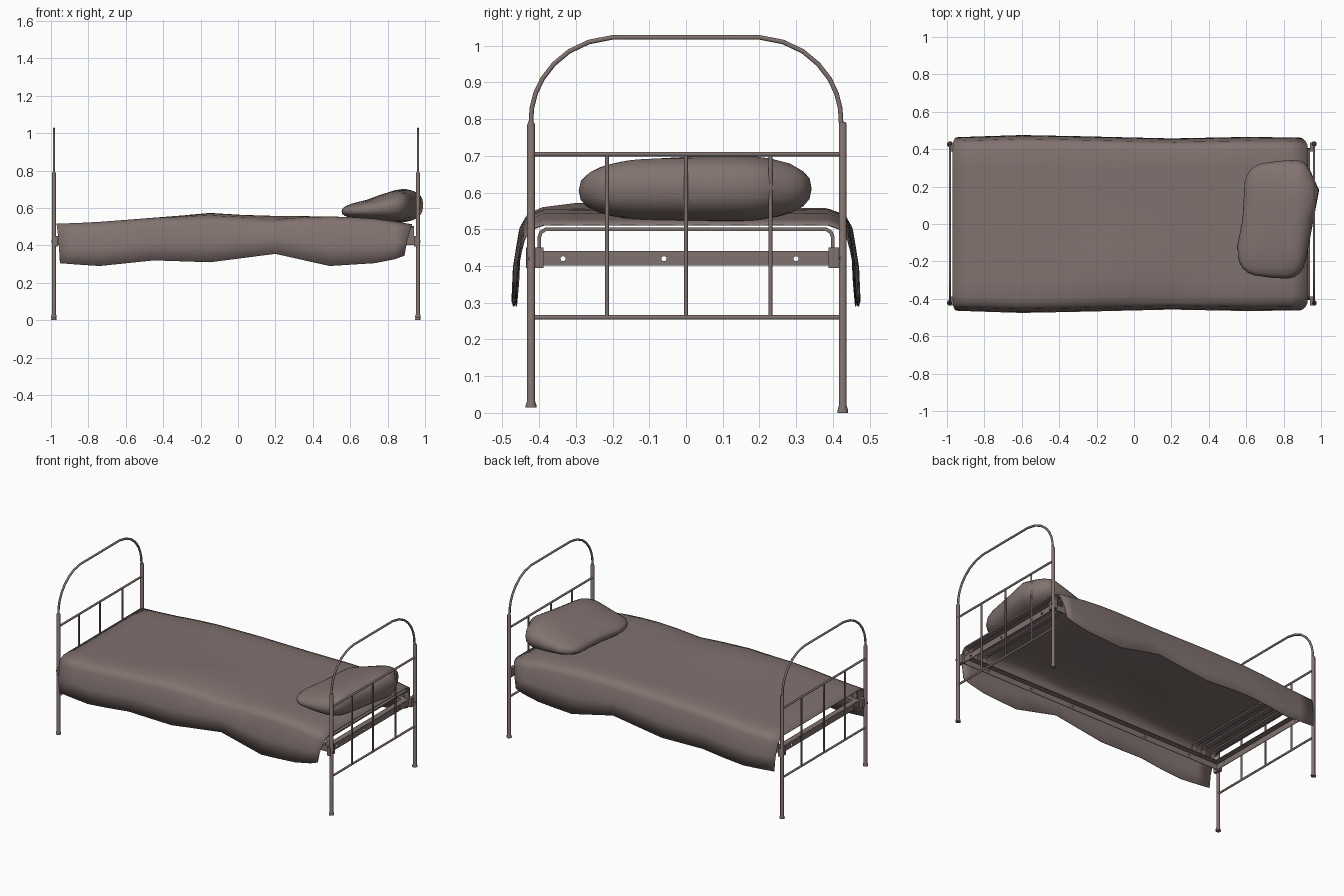
import bpy, bmesh, math
from mathutils import Vector

if "Cube" in bpy.data.objects:
    bpy.data.objects.remove(bpy.data.objects["Cube"])

mat = bpy.data.materials.new("dusty_brown")
mat.diffuse_color = (0.22, 0.17, 0.16, 1)
mat.use_nodes = True
mat.node_tree.nodes["Principled BSDF"].inputs["Base Color"].default_value = mat.diffuse_color


def add(name, bm, smooth=None):
    me = bpy.data.meshes.new(name)
    bmesh.ops.recalc_face_normals(bm, faces=bm.faces[:])
    bm.to_mesh(me)
    bm.free()
    me.materials.append(mat)
    ob = bpy.data.objects.new(name, me)
    bpy.context.collection.objects.link(ob)
    if smooth:
        bpy.ops.object.select_all(action='DESELECT')
        ob.select_set(True)
        bpy.context.view_layer.objects.active = ob
        bpy.ops.object.shade_smooth_by_angle(angle=math.radians(smooth))
    return ob


def tube(name, pts, radii, sides=8):
    """Tube along a path lying in a plane of constant x (or along any line)."""
    bm = bmesh.new()
    pts = [Vector(p) for p in pts]
    if not isinstance(radii, (list, tuple)):
        radii = [radii] * len(pts)
    rings = []
    for i, p in enumerate(pts):
        t = (pts[min(i + 1, len(pts) - 1)] - pts[max(i - 1, 0)]).normalized()
        u = Vector((1, 0, 0)) if abs(t.x) < 0.9 else Vector((0, 1, 0))
        w = t.cross(u).normalized()
        rings.append([bm.verts.new(p + radii[i] * (u * math.cos(a) + w * math.sin(a)))
                      for a in [2 * math.pi * (k + 0.5) / sides for k in range(sides)]])
    for a, b in zip(rings, rings[1:]):
        for k in range(sides):
            n = (k + 1) % sides
            bm.faces.new((a[k], a[n], b[n], b[k]))
    bm.faces.new(rings[0])
    bm.faces.new(rings[-1])
    return add(name, bm, 50)


def box(name, lo, hi):
    bm = bmesh.new()
    bmesh.ops.create_cube(bm, size=1)
    for v in bm.verts:
        v.co = [l + (h - l) * (c + 0.5) for l, h, c in zip(lo, hi, v.co)]
    return add(name, bm)


def drill(ob, centres, axis):
    """Cut bolt holes through a plate along x or y."""
    for c in centres:
        d = Vector((0.02, 0, 0)) if axis == 'x' else Vector((0, 0.02, 0))
        cutter = tube("hole_cutter", [Vector(c) - d, Vector(c) + d], 0.007, 10)
        cutter.hide_render = True
        m = ob.modifiers.new("hole", 'BOOLEAN')
        m.operation, m.object, m.solver = 'DIFFERENCE', cutter, 'EXACT'
        bpy.ops.object.select_all(action='DESELECT')
        ob.select_set(True)
        bpy.context.view_layer.objects.active = ob
        bpy.ops.object.modifier_apply(modifier=m.name)
        bpy.data.objects.remove(cutter)


def lerp(table, x):
    if x <= table[0][0]:
        return table[0][1]
    for (a, p), (b, q) in zip(table, table[1:]):
        if x <= b:
            return p + (q - p) * (x - a) / (b - a)
    return table[-1][1]


# Head and foot boards
half = [(0.423, 0.78), (0.42, 0.83), (0.41, 0.87), (0.391, 0.91), (0.36, 0.95),
        (0.318, 0.985), (0.265, 1.01), (0.2, 1.023)]
for end, x in (("head", 0.962), ("foot", -0.984)):
    arch = [(x, -y, z) for y, z in half] + [(x, y, z) for y, z in reversed(half)]
    tube(end + "_arch", arch, 0.0068)
    for y, z0 in ((-0.422, 0.014), (0.427, 0.0)):
        tube(end + "_post", [(x, y, z0), (x, y, z0 + 0.006), (x, y, z0 + 0.02), (x, y, 0.785), (x, y, 0.793)],
             [0.016, 0.016, 0.0115, 0.0115, 0.008])
    for z in (0.26, 0.705):
        tube(end + "_crossbar", [(x, -0.42, z), (x, 0.425, z)], 0.0068)
    for y in (-0.215, 0.0, 0.23):
        tube(end + "_spindle", [(x, y, 0.26), (x, y, 0.705)], 0.0058)

    # End angle iron, corner brackets and bolts
    s = 1 if x > 0 else -1
    xi = x - s * 0.022
    plate = box(end + "_rail", (xi - 0.002, -0.405, 0.402), (xi + 0.002, 0.405, 0.44))
    drill(plate, [(xi, y, 0.42) for y in (-0.335, -0.06, 0.3)], 'x')
    xf = sorted((xi, xi - s * 0.035))
    box(end + "_rail_flange", (xf[0], -0.405, 0.437), (xf[1], 0.405, 0.441))
    for sy in (-1, 1):
        ys = sorted((sy * 0.388, sy * 0.436))
        xb = sorted((x, x - s * 0.022))
        box(end + "_bracket", (xb[0], ys[0], 0.395), (xb[1], ys[1], 0.45))
        tube(end + "_bolt", [(x, sy * 0.424, 0.42), (x + s * 0.014, sy * 0.424, 0.42)], 0.006)

# Side angle irons
for sy in (-1, 1):
    y = sy * 0.405
    rail = box("side_rail", (-0.965, y - 0.002, 0.402), (0.942, y + 0.002, 0.44))
    drill(rail, [(x, y, 0.42) for x in (-0.75, -0.42, 0.12, 0.43, 0.75)], 'y')
    ys = sorted((y, y - sy * 0.035))
    box("side_rail_flange", (-0.965, ys[0], 0.437), (0.942, ys[1], 0.441))

# Bent slats at both ends
arc = [(0.4, 0.441), (0.4, 0.478), (0.395, 0.492), (0.382, 0.5)]
path = [(-y, z) for y, z in arc] + [(y, z) for y, z in reversed(arc)]
for x in (-0.925, -0.855, -0.785, 0.785, 0.855, 0.925):
    bm = bmesh.new()
    cols = [[bm.verts.new((x + dx, y, z)) for y, z in path] for dx in (-0.016, 0.016)]
    for i in range(len(path) - 1):
        bm.faces.new((cols[0][i], cols[1][i], cols[1][i + 1], cols[0][i + 1]))
    ob = add("slat", bm)
    m = ob.modifiers.new("thick", 'SOLIDIFY')
    m.thickness, m.offset = 0.01, 0

# Blanket draped over the bed
TOP = [(-0.97, 0.515), (-0.8, 0.52), (-0.45, 0.546), (-0.15, 0.554), (0.2, 0.556), (0.55, 0.553), (0.75, 0.54), (0.93, 0.512)]
HEM = [(-0.97, 0.305), (-0.74, 0.29), (-0.45, 0.32), (-0.15, 0.31), (0.2, 0.355), (0.49, 0.29), (0.73, 0.305), (0.93, 0.345)]
WID = [(-0.97, 0.462), (-0.6, 0.474), (-0.3, 0.468), (0.2, 0.456), (0.6, 0.464), (0.93, 0.46)]
stations = [-0.97, -0.86, -0.74, -0.6, -0.45, -0.3, -0.15, 0.02, 0.2, 0.35, 0.49, 0.61, 0.73, 0.84, 0.93]
bm = bmesh.new()
rows = []
for x in stations:
    t, h, w = lerp(TOP, x), lerp(HEM, x), lerp(WID, x)
    side = [(w, h, 1.0), (w - 0.004, h + (t - h) * 0.4, 0.7), (w - 0.02, t - 0.04, 0.3),
            (w - 0.035, t - 0.014, 0.1), (w - 0.075, t, 0)]
    prof = [(-a, b, c) for a, b, c in side]
    prof += [(y, t, 0) for y in (-0.3, -0.2, -0.1, 0, 0.1, 0.2, 0.3)]
    prof += list(reversed(side))
    row = []
    for y, z, drop in prof:
        xx = x + (0.018 * drop if x == stations[0] else -0.04 * drop if x == stations[-1] else 0)
        if abs(y) < 0.43:
            z += 0.02 * math.exp(-((x + 0.15) / 0.17) ** 2 - ((y + 0.24) / 0.13) ** 2)
            z -= 0.02 * math.exp(-((x - 0.18) / 0.16) ** 2 - ((y + 0.4) / 0.06) ** 2)
        row.append(bm.verts.new((xx, y, z)))
    rows.append(row)
for a, b in zip(rows, rows[1:]):
    for i in range(len(a) - 1):
        bm.faces.new((a[i], b[i], b[i + 1], a[i + 1]))
ob = add("blanket", bm, 60)
m = ob.modifiers.new("thick", 'SOLIDIFY')
m.thickness, m.offset = 0.003, 0

# Pillow: squared-off sphere, thick at the head end and thin toward the foot
MID = [(0.53, 0.58), (0.7, 0.59), (0.88, 0.613), (1.0, 0.615)]
THK = [(0.53, 0.042), (0.68, 0.053), (0.78, 0.078), (0.88, 0.097), (1.0, 0.097)]
bm = bmesh.new()
bmesh.ops.create_uvsphere(bm, u_segments=28, v_segments=14, radius=1)


def power(v, e):
    return math.copysign(abs(v) ** e, v)


for v in bm.verts:
    p = v.co.copy()
    r = math.hypot(p.x, p.y)
    a = math.atan2(p.y, p.x)
    rr = power(r, 0.7)
    u, w = rr * power(math.cos(a), 0.5), rr * power(math.sin(a), 0.5)
    y = 0.025 + 0.312 * w + 0.02 * u * w
    x = 0.752 + 0.192 * u + 0.022 * w
    if u > 0:                       # bulge between the spindles
        x += 0.05 * u * math.exp(-((y - 0.13) / 0.1) ** 2)
    else:                           # waist on the foot-side edge
        x += 0.025 * -u * math.exp(-((y - 0.08) / 0.12) ** 2)
    v.co = (x, y, lerp(MID, x) + lerp(THK, x) * power(p.z, 0.8))
add("pillow", bm, 80)
